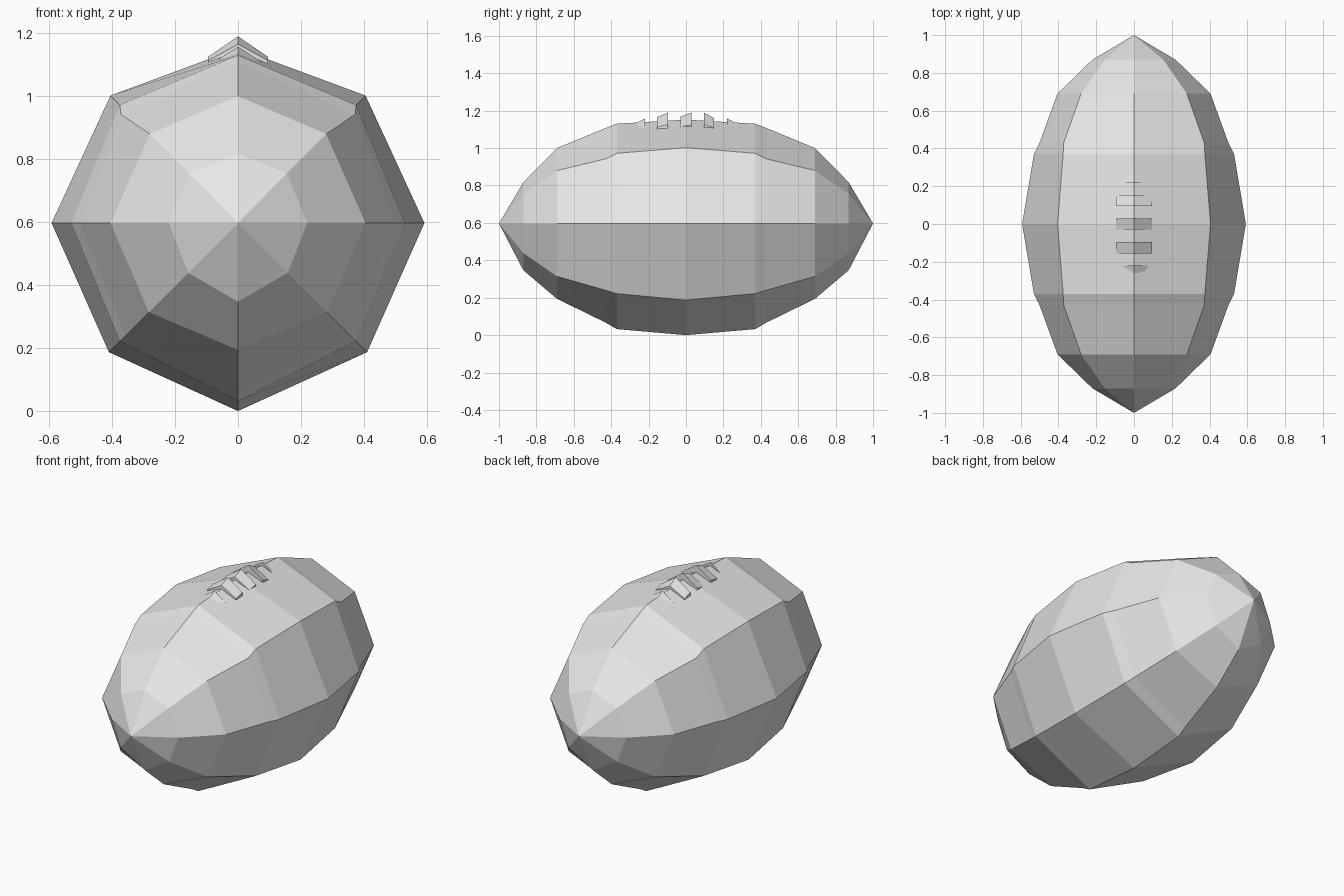
import bpy
import bmesh

cube = bpy.data.objects.get("Cube")
if cube:
    bpy.data.objects.remove(cube)

grey = bpy.data.materials.new("light grey")
grey.use_nodes = True
colour = (0.8, 0.8, 0.8, 1)
grey.diffuse_color = colour
grey.node_tree.nodes["Principled BSDF"].inputs["Base Color"].default_value = colour

CENTRE = 0.597


def make_object(name, bm):
    bmesh.ops.recalc_face_normals(bm, faces=bm.faces)
    mesh = bpy.data.meshes.new(name)
    bm.to_mesh(mesh)
    bm.free()
    mesh.materials.append(grey)
    obj = bpy.data.objects.new(name, mesh)
    bpy.context.collection.objects.link(obj)
    return obj


def loft(bm, rings):
    """Join neighbouring rings of vertices with quads."""
    for a, b in zip(rings, rings[1:]):
        n = len(a)
        for i in range(n):
            j = (i + 1) % n
            bm.faces.new((a[i], a[j], b[j], b[i]))


# Ball: eight-sided rings, mirrored front to back
# distance from middle: side, top, bottom, upper corner x, upper corner z, lower corner
half = {
    0.0: (0.592, 0.555, 0.597, 0.405, 0.405, 0.41),
    0.37: (0.53, 0.533, 0.565, 0.375, 0.375, 0.375),
    0.43: (0.50, 0.51, 0.53, 0.372, 0.345, 0.357),
    0.69: (0.405, 0.403, 0.403, 0.28, 0.283, 0.31),
    0.87: (0.22, 0.22, 0.25, 0.155, 0.158, 0.158),
}
half[0.69] = half[0.69][:5] + (0.283,)
bm = bmesh.new()
rings = []
for y in sorted({s * d for d in half for s in (-1, 1)}):
    side, top, bottom, ux, uz, low = half[abs(y)]
    section = [(side, 0), (ux, uz), (0, top), (-ux, uz),
               (-side, 0), (-low, -low), (0, -bottom), (low, -low)]
    rings.append([bm.verts.new((x, y, CENTRE + z)) for x, z in section])
loft(bm, rings)
for y, ring in ((-1, rings[0]), (1, rings[-1])):
    tip = bm.verts.new((0, y, CENTRE))
    for i in range(8):
        bm.faces.new((ring[i], ring[(i + 1) % 8], tip))
make_object("ball", bm)

# Laces: small tilted tents across the top seam
# y of tall edge, y of low edge, tall height, low height, half width
laces = [
    (-0.22, -0.265, 1.157, 1.135, 0.075),
    (-0.095, -0.155, 1.19, 1.165, 0.095),
    (0.03, -0.03, 1.19, 1.168, 0.095),
    (0.095, 0.15, 1.19, 1.16, 0.095),
    (0.22, 0.265, 1.157, 1.135, 0.075),
]
for n, (y1, y2, z1, z2, w) in enumerate(laces, 1):
    bm = bmesh.new()
    ends = []
    for y, z in ((y1, z1), (y2, z2)):
        eave = 1.125 - (1.19 - z) * 0.5
        tent = [(-w, 1.09), (-w, eave), (0, z), (w, eave), (w, 1.09)]
        ends.append([bm.verts.new((x, y, h)) for x, h in tent])
    loft(bm, ends)
    for end in ends:
        bm.faces.new(end)
    make_object(f"lace_{n}", bm)
